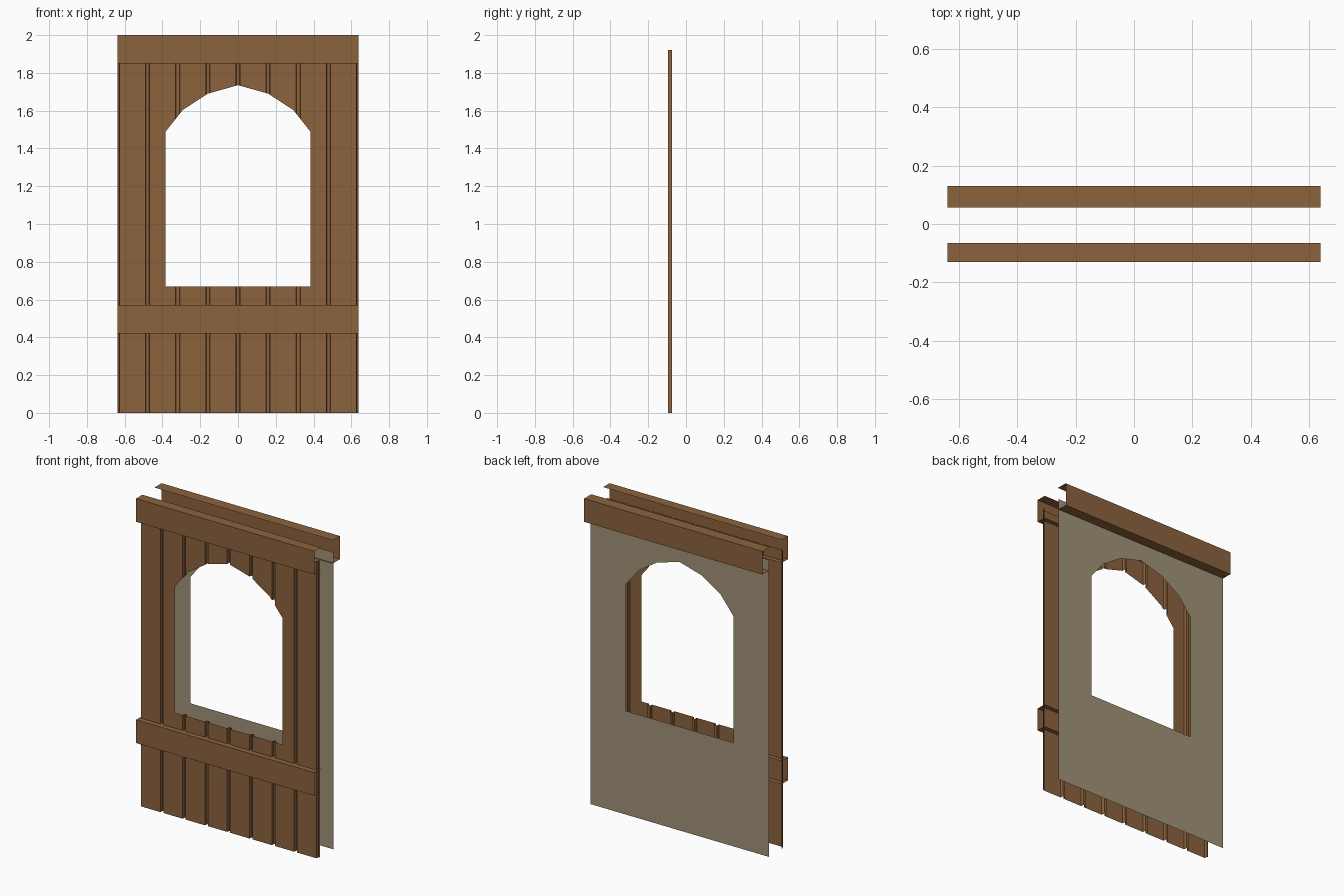
import bpy, bmesh

if "Cube" in bpy.data.objects:
    bpy.data.objects.remove(bpy.data.objects["Cube"])


def material(name, rgb):
    m = bpy.data.materials.new(name)
    m.diffuse_color = (*rgb, 1)
    m.use_nodes = True
    m.node_tree.nodes["Principled BSDF"].inputs["Base Color"].default_value = m.diffuse_color
    return m


WOOD = material("brown_wood", (0.262, 0.125, 0.047))
PLASTER = material("grey_plaster", (0.352, 0.292, 0.190))

HALF, TOP, SILL, WIN = 0.638, 1.92, 0.67, 0.385
# right half of the window arch, mirrored by using abs(x)
ARCH = [(0, 1.735), (0.16, 1.69), (0.293, 1.603), (WIN, 1.487)]


def lerp_profile(points, x):
    for (x0, v0), (x1, v1) in zip(points, points[1:]):
        if x0 - 1e-6 <= x <= x1 + 1e-6:
            return v0 + (v1 - v0) * (x - x0) / (x1 - x0)
    return points[-1][1]


def make(name, quads, mat):
    bm = bmesh.new()
    for q in quads:
        bm.faces.new([bm.verts.new(p) for p in q])
    bmesh.ops.remove_doubles(bm, verts=bm.verts, dist=1e-5)
    me = bpy.data.meshes.new(name)
    bm.to_mesh(me)
    bm.free()
    me.materials.append(mat)
    ob = bpy.data.objects.new(name, me)
    bpy.context.collection.objects.link(ob)
    return ob


def wall_sheet(name, section, mat, flip=False):
    """Sheet following an (x, y) section, with the arched window left open."""
    xs = {round(p[0], 5) for p in section}
    xs |= {s * a for a, _ in ARCH for s in (-1, 1)}
    xs = sorted(xs)
    quads = []
    for a, b in zip(xs, xs[1:]):
        ya, yb = lerp_profile(section, a), lerp_profile(section, b)
        if abs(a + b) / 2 < WIN:
            spans = [(0, 0, SILL, SILL),
                     (lerp_profile(ARCH, abs(a)), lerp_profile(ARCH, abs(b)), TOP, TOP)]
        else:
            spans = [(0, 0, TOP, TOP)]
        for la, lb, hb, ha in spans:
            q = [(a, ya, la), (b, yb, lb), (b, yb, hb), (a, ya, ha)]
            quads.append(q[::-1] if flip else q)
    return make(name, quads, mat)


def channel_beam(name, y_in, y_out, z0, z1):
    """Open-ended beam: outer face plus top and bottom flanges."""
    path = [(y_in, z0), (y_out, z0), (y_out, z1), (y_in, z1)]
    quads = []
    for (ya, za), (yb, zb) in zip(path, path[1:]):
        q = [(-HALF, ya, za), (HALF, ya, za), (HALF, yb, zb), (-HALF, yb, zb)]
        quads.append(q if y_out < y_in else q[::-1])
    return make(name, quads, WOOD)


# front boarding: eight planks divided by grooves, half grooves at the ends
FACE, FLOOR, PITCH = -0.095, -0.075, HALF / 4
section = []
for k in range(-4, 5):
    for d, y in ((-0.011, FACE), (-0.008, FLOOR), (0.008, FLOOR), (0.011, FACE)):
        section.append((k * PITCH + d, y))
section = [(-HALF, FLOOR)] + [p for p in section if abs(p[0]) < HALF] + [(HALF, FLOOR)]
wall_sheet("front_planks", section, WOOD)

# plaster back panel
wall_sheet("back_panel", [(-HALF, 0.064), (HALF, 0.064)], PLASTER, flip=True)

# horizontal beams
channel_beam("front_top_beam", -0.065, -0.13, 1.85, 2.0)
channel_beam("front_lower_beam", -0.065, -0.13, 0.42, 0.57)
channel_beam("back_top_beam", 0.057, 0.13, 1.85, 2.0)
